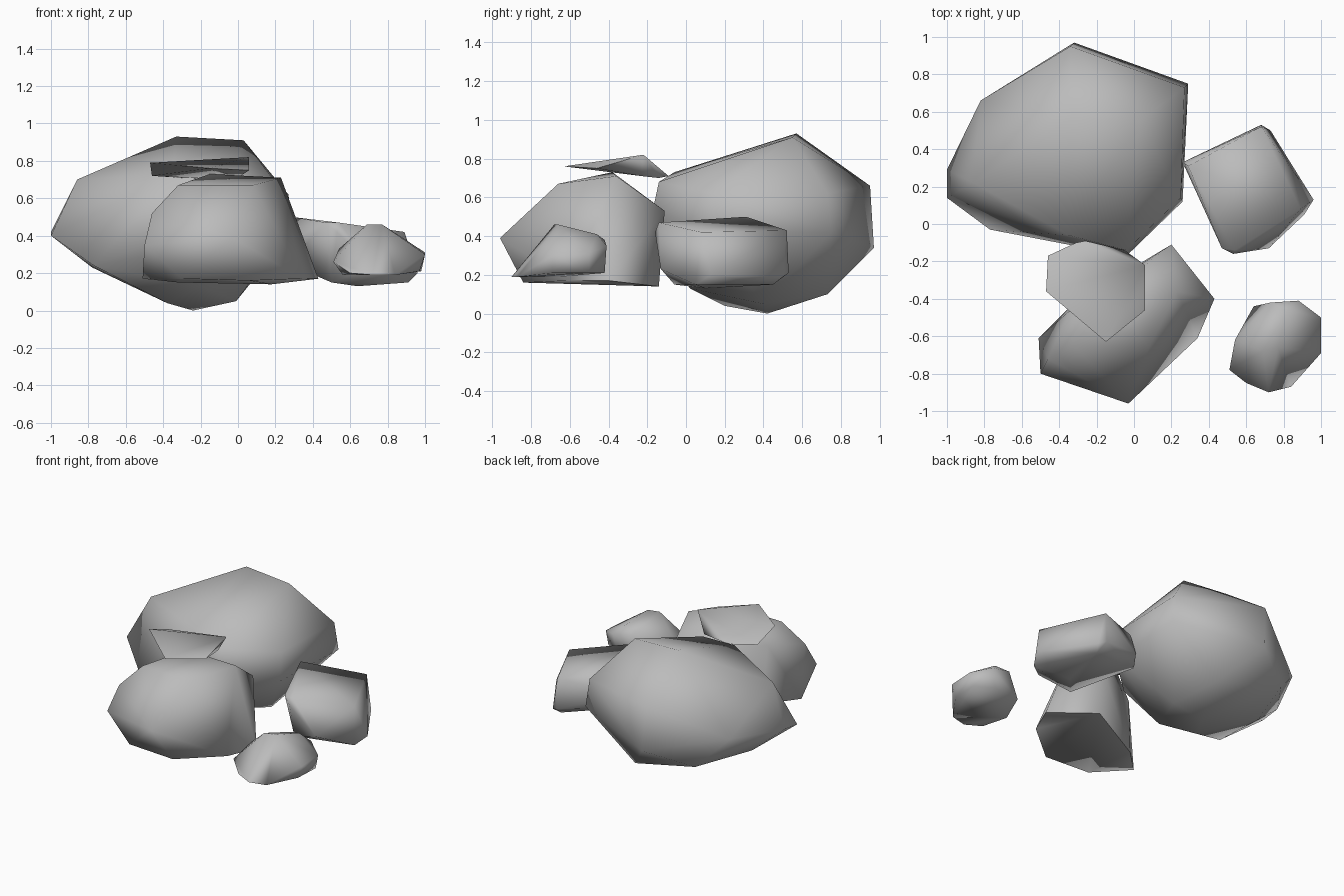
import bpy
import bmesh
import math
from mathutils import Vector

cube = bpy.data.objects.get("Cube")
if cube:
    bpy.data.objects.remove(cube, do_unlink=True)

# One plain stone colour
stone = bpy.data.materials.new("stone grey")
stone.use_nodes = True
grey = (0.50, 0.50, 0.50, 1.0)
stone.diffuse_color = grey
stone.node_tree.nodes["Principled BSDF"].inputs["Base Color"].default_value = grey


def make_rock(name, crown, shoulder, waist, base):
    """Wrap a tight skin around the corner points of each level (in hundredths)."""
    bm = bmesh.new()
    for corner in crown + shoulder + waist + base:
        bm.verts.new(Vector(corner) / 100)
    hull = bmesh.ops.convex_hull(bm, input=bm.verts[:])
    loose = {v for v in hull["geom_interior"] + hull["geom_unused"]
             if isinstance(v, bmesh.types.BMVert)}
    bmesh.ops.delete(bm, geom=list(loose), context="VERTS")
    # Merge nearly flat triangles into broad facets
    bmesh.ops.dissolve_limit(bm, angle_limit=math.radians(3),
                             verts=bm.verts[:], edges=bm.edges[:])
    bmesh.ops.recalc_face_normals(bm, faces=bm.faces[:])
    mesh = bpy.data.meshes.new(name)
    bm.to_mesh(mesh)
    bm.free()
    mesh.materials.append(stone)
    rock = bpy.data.objects.new(name, mesh)
    bpy.context.collection.objects.link(rock)
    bpy.ops.object.select_all(action="DESELECT")
    rock.select_set(True)
    bpy.context.view_layer.objects.active = rock
    bpy.ops.object.shade_smooth_by_angle(angle=math.radians(80))
    return rock


# Large boulder at the back
make_rock(
    "large_boulder",
    crown=[(-33, 57, 93), (3, 55, 91)],
    shoulder=[(-86, 22, 70), (-34, 95, 66), (27, 73, 62), (25, 14, 62),
              (-4, -14, 68), (-35, -6, 73)],
    waist=[(-100, 14, 40), (-100, 29, 42), (-82, 66, 44), (-4, -17, 54),
           (26, 12, 42), (29, 75, 42), (-32, 97, 34)],
    base=[(-77, -3, 24), (-78, 35, 23), (-2, -13, 38), (-20, 2, 13),
          (-38, 20, 4), (-24, 42, 0), (-1, 40, 5), (-10, 73, 10), (-62, 78, 23)],
)

# Blocky boulder on the left side
make_rock(
    "side_boulder",
    crown=[(29, 31, 50), (68, 52, 43), (89, 8, 42), (54, -14, 47), (47, -13, 47)],
    shoulder=[(26, 33, 36)],
    waist=[(53, -16, 42), (72, -13, 23), (96, 13, 20), (73, 50, 19), (68, 53, 21)],
    base=[(27, 32, 25), (50, -6, 15), (64, 10, 13), (91, 5, 15), (70, 45, 15)],
)

# Boulder at the front
make_rock(
    "front_boulder",
    crown=[(-15, -38, 73), (23, -36, 71)],
    shoulder=[(-32, -65, 67), (8, -66, 67), (20, -11, 53), (-34, -46, 57),
              (-46, -72, 52)],
    waist=[(-50, -80, 35), (-3, -96, 39)],
    base=[(-51, -61, 17), (-30, -83, 17), (6, -84, 16), (34, -61, 17),
          (43, -40, 17), (18, -14, 14), (-32, -42, 15)],
)

# Small stone at the front left
make_rock(
    "small_stone",
    crown=[(69, -68, 46), (77, -66, 46), (82, -46, 41)],
    shoulder=[(73, -42, 38), (88, -41, 35), (54, -62, 33)],
    waist=[(51, -78, 26), (100, -69, 30), (100, -50, 31)],
    base=[(60, -85, 20), (72, -90, 19), (84, -87, 19), (97, -69, 21),
          (98, -50, 21), (85, -42, 21), (64, -44, 21), (56, -65, 19)],
)

# Thin slab lying above the front boulder
make_rock(
    "top_slab",
    crown=[(-47, -36, 79), (6, -22, 82)],
    shoulder=[(6, -46, 75), (-15, -63, 76)],
    waist=[(-46, -17, 72)],
    base=[(-31, -10, 71), (-26, -9, 71), (-5, -14, 70), (0, -23, 71)],
)
